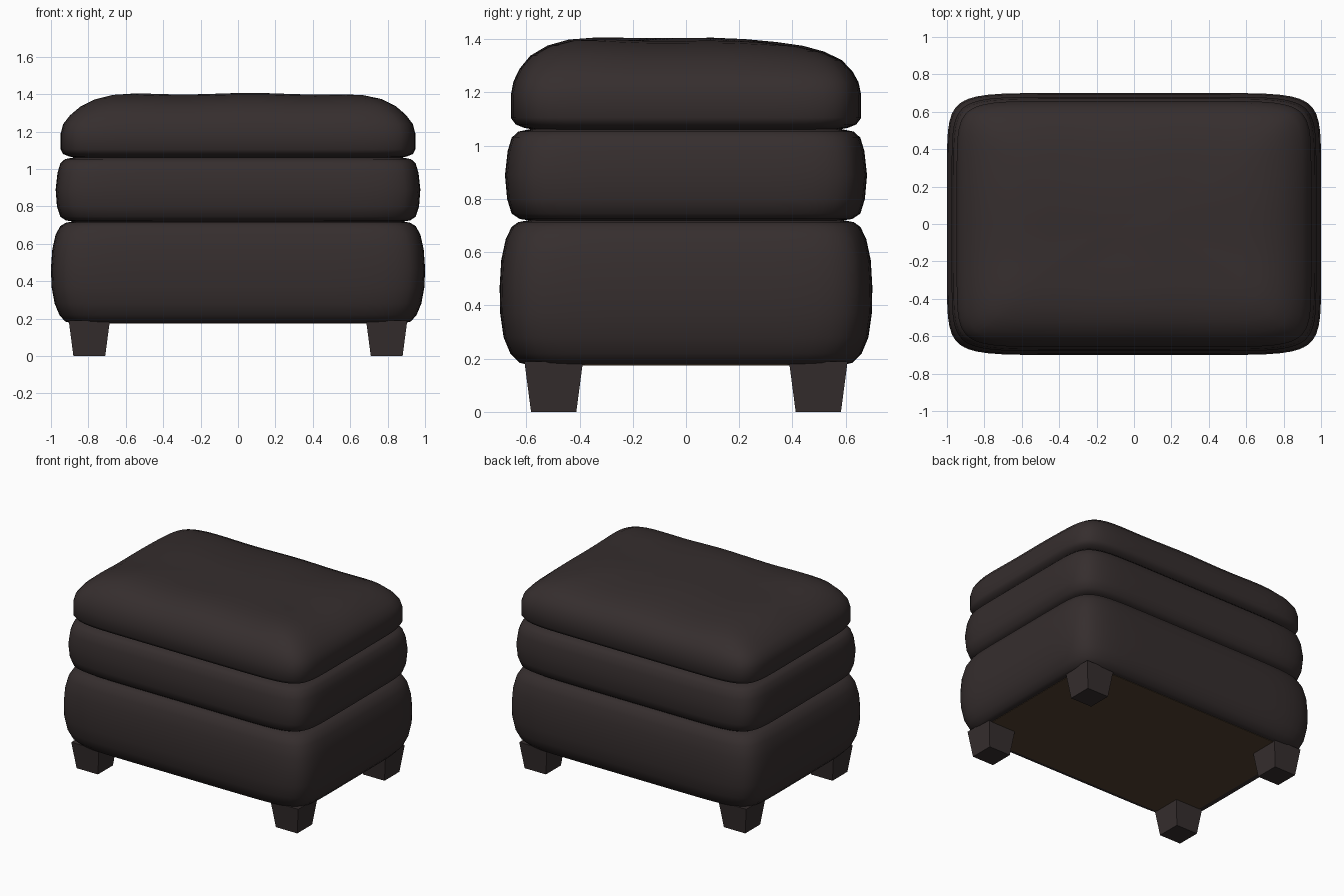
import bpy, bmesh, math

cube = bpy.data.objects.get("Cube")
if cube:
    bpy.data.objects.remove(cube, do_unlink=True)


def material(name, rgb):
    m = bpy.data.materials.new(name)
    m.use_nodes = True
    m.diffuse_color = (*rgb, 1)
    m.node_tree.nodes["Principled BSDF"].inputs["Base Color"].default_value = (*rgb, 1)
    return m


LEATHER = material("dark_brown_leather", (0.036, 0.027, 0.027))
LINING = material("brown_lining", (0.085, 0.052, 0.028))


def finish(name, bm, mat, smooth):
    bmesh.ops.recalc_face_normals(bm, faces=bm.faces)
    mesh = bpy.data.meshes.new(name)
    bm.to_mesh(mesh)
    bm.free()
    mesh.materials.append(mat)
    obj = bpy.data.objects.new(name, mesh)
    bpy.context.collection.objects.link(obj)
    if smooth:
        bpy.ops.object.select_all(action="DESELECT")
        bpy.context.view_layer.objects.active = obj
        obj.select_set(True)
        bpy.ops.object.shade_smooth_by_angle(angle=math.radians(50))
    return obj


def outline(hx, hy, power, steps=24):
    """Points of a bowed rectangle, crowded towards its corners."""
    pts = []
    for side in range(4):
        for i in range(steps):
            a = math.sin((i / steps - 0.5) * math.pi)
            x, y = (1, a)
            for _ in range(side):
                x, y = -y, x
            r = (abs(x) ** power + abs(y) ** power) ** (-1 / power)
            pts.append((x * r * hx, y * r * hy))
    return pts


def cushion(name, rings, shape):
    """Stack of bowed rectangles, each given as height, half width, half depth."""
    bm = bmesh.new()
    loops = []
    for z, hx, hy in rings:
        loops.append([bm.verts.new(shape(x, y, z)) for x, y in outline(hx, hy, 9)])
    for low, high in zip(loops, loops[1:]):
        for i in range(len(low)):
            j = (i + 1) % len(low)
            bm.faces.new((low[i], low[j], high[j], high[i]))
    bm.faces.new(loops[0])
    bm.faces.new(loops[-1])
    return finish(name, bm, LEATHER, True)


def plain(x, y, z):
    return x, y, z


def crowned(x, y, z):
    # the seat leans gently backwards and has soft creases
    lift = max(0, min(1, (z - 1.22) / 0.15))
    wave = 0.004 * math.sin(9 * x + 1) + 0.003 * math.sin(11 * y)
    return x, y, z + lift * (wave - 0.02 * y - 0.004)


# Upholstered body
cushion("base_cushion", [
    (0.178, 0.90, 0.60), (0.185, 0.925, 0.625), (0.22, 0.955, 0.66),
    (0.28, 0.98, 0.685), (0.37, 0.997, 0.698), (0.47, 1.0, 0.70),
    (0.57, 0.993, 0.694), (0.65, 0.975, 0.677), (0.695, 0.95, 0.655),
    (0.713, 0.92, 0.63), (0.722, 0.87, 0.58)], plain)
cushion("middle_cushion", [
    (0.718, 0.87, 0.58), (0.725, 0.92, 0.625), (0.745, 0.95, 0.655),
    (0.80, 0.968, 0.672), (0.89, 0.975, 0.68), (0.98, 0.965, 0.67),
    (1.03, 0.95, 0.655), (1.053, 0.925, 0.63), (1.063, 0.87, 0.58)], plain)
cushion("top_cushion", [
    (1.06, 0.87, 0.57), (1.068, 0.905, 0.61), (1.08, 0.935, 0.64),
    (1.105, 0.948, 0.658), (1.19, 0.948, 0.658), (1.24, 0.935, 0.648),
    (1.285, 0.90, 0.625), (1.33, 0.845, 0.585), (1.365, 0.77, 0.52),
    (1.387, 0.68, 0.44), (1.398, 0.58, 0.34), (1.403, 0.45, 0.22),
    (1.406, 0.20, 0.08)], crowned)

# Lining under the base
bm = bmesh.new()
bmesh.ops.create_cube(bm, size=1)
for v in bm.verts:
    v.co = (v.co.x * 1.76, v.co.y * 1.18, 0.177 + v.co.z * 0.004)
finish("bottom_lining", bm, LINING, False)

# Tapered legs
for end, sy in (("front", -1), ("back", 1)):
    for side, sx in (("left", 1), ("right", -1)):
        bm = bmesh.new()
        bmesh.ops.create_cube(bm, size=1)
        for v in bm.verts:
            width = 0.22 if v.co.z > 0 else 0.17
            v.co = (sx * 0.795 + v.co.x * width, sy * 0.497 + v.co.y * width,
                    0.19 if v.co.z > 0 else 0)
        finish(f"{end}_{side}_leg", bm, LEATHER, False)
